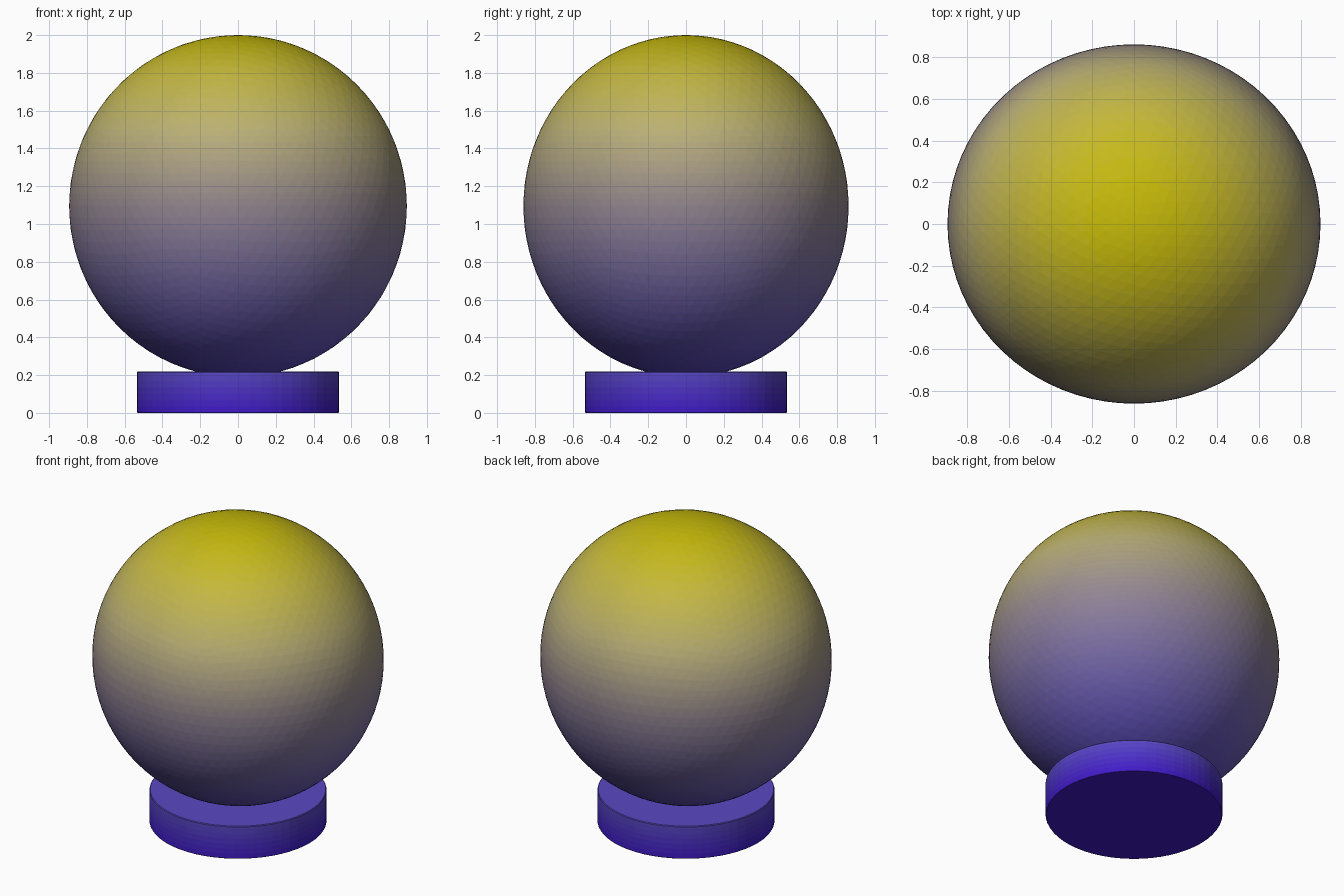
import bpy, bmesh, math

if "Cube" in bpy.data.objects:
    bpy.data.objects.remove(bpy.data.objects["Cube"])

# Display colour gradient by height: (z, r, g, b)
STOPS = [(0.0, .24, .09, .78), (0.21, .345, .28, .76), (0.65, .46, .41, .66),
         (1.1, .58, .53, .56), (1.5, .73, .69, .46), (1.8, .77, .72, .24),
         (2.0, .78, .73, .02)]
BANDS = 60


def linear(c):
    return c / 12.92 if c < 0.04 else ((c + 0.055) / 1.055) ** 2.4


def gradient(z):
    for a, b in zip(STOPS, STOPS[1:]):
        if z <= b[0]:
            t = (z - a[0]) / (b[0] - a[0])
            return [linear(a[i] + (b[i] - a[i]) * t) for i in (1, 2, 3)] + [1]


band_mats = []
for i in range(BANDS):
    m = bpy.data.materials.new(f"height_band_{i}")
    m.diffuse_color = gradient((i + 0.5) * 2 / BANDS)
    m.use_nodes = True
    m.node_tree.nodes["Principled BSDF"].inputs["Base Color"].default_value = m.diffuse_color
    band_mats.append(m)


def finish(bm, name):
    """Cut level at the band heights, colour the faces, create the object."""
    for i in range(1, BANDS):
        bmesh.ops.bisect_plane(bm, geom=bm.verts[:] + bm.edges[:] + bm.faces[:],
                               plane_co=(0, 0, i * 2 / BANDS), plane_no=(0, 0, 1))
    bmesh.ops.recalc_face_normals(bm, faces=bm.faces)
    for f in bm.faces:
        z = f.calc_center_median().z
        f.material_index = max(0, min(BANDS - 1, int(z * BANDS / 2)))
        f.smooth = False
    me = bpy.data.meshes.new(name)
    bm.to_mesh(me)
    bm.free()
    for m in band_mats:
        me.materials.append(m)
    ob = bpy.data.objects.new(name, me)
    bpy.context.collection.objects.link(ob)


# Globe: faceted, slightly squashed ball
bm = bmesh.new()
bmesh.ops.create_icosphere(bm, subdivisions=5, radius=1)
for v in bm.verts:
    v.co = (v.co.x * 0.894, v.co.y * 0.861, 1.095 + v.co.z * 0.905)
finish(bm, "globe")

# Base: round disc with slightly eased rims
bm = bmesh.new()
N = 56
rings = []
for r, z in [(0.532, 0.0), (0.536, 0.006), (0.536, 0.213), (0.532, 0.218)]:
    rings.append([bm.verts.new((r * math.cos(2 * math.pi * k / N),
                                r * math.sin(2 * math.pi * k / N), z))
                  for k in range(N)])
for a, b in zip(rings, rings[1:]):
    for k in range(N):
        j = (k + 1) % N
        bm.faces.new((a[k], a[j], b[j], b[k]))
bm.faces.new(rings[0][::-1])
bm.faces.new(rings[-1])
finish(bm, "base_disc")
